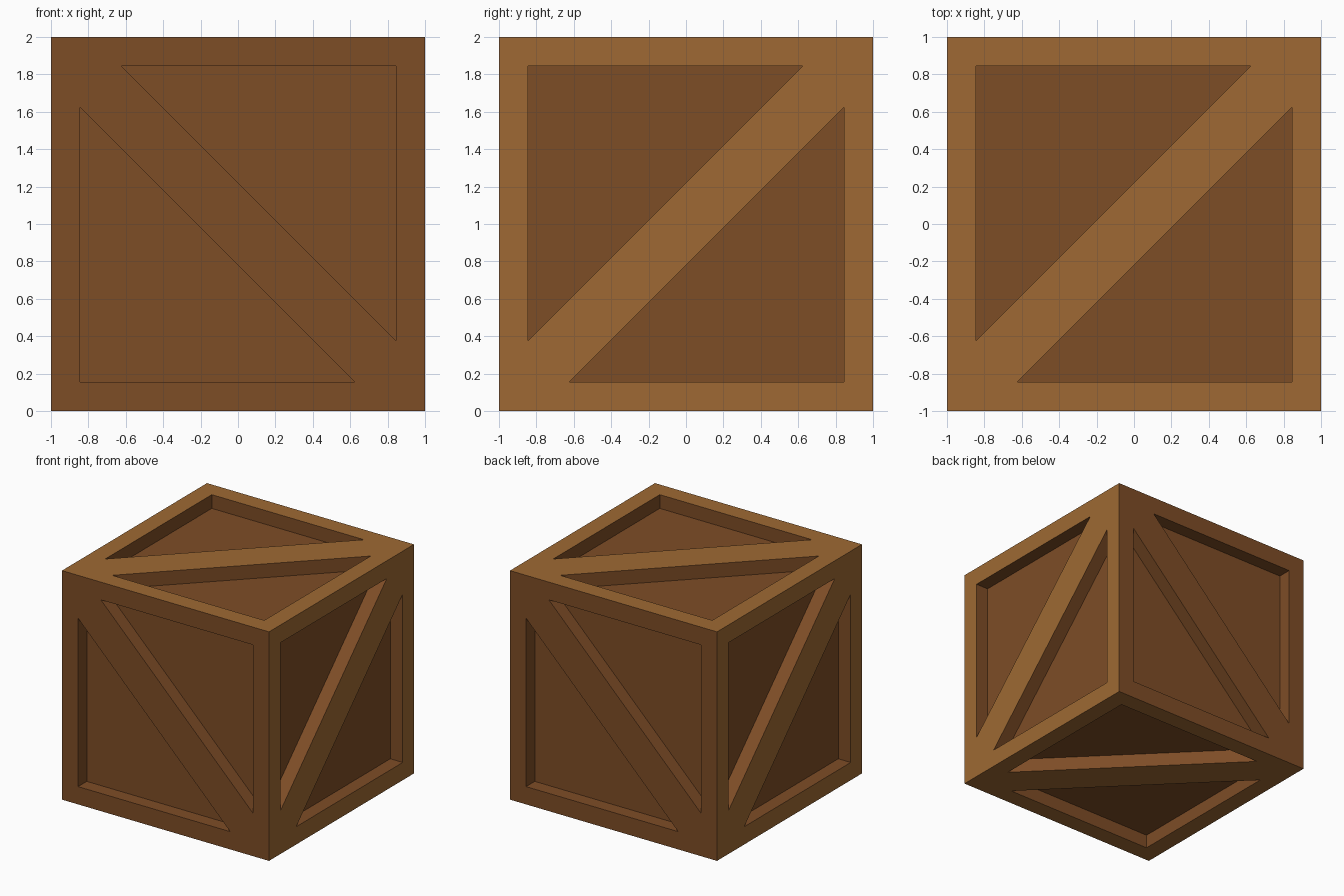
import bpy, bmesh
from mathutils import Vector

if "Cube" in bpy.data.objects:
    bpy.data.objects.remove(bpy.data.objects["Cube"])

EDGE = 0.845    # inner edge of the frame
BRACE = 0.22    # half width of the diagonal brace, measured along an axis
DEPTH = 0.12    # how far the panels are recessed


def material(name, rgb):
    m = bpy.data.materials.new(name)
    m.diffuse_color = (*rgb, 1)
    m.use_nodes = True
    m.node_tree.nodes["Principled BSDF"].inputs["Base Color"].default_value = m.diffuse_color
    return m


X, Y, Z = Vector((1, 0, 0)), Vector((0, 1, 0)), Vector((0, 0, 1))
CENTRE = Vector((0, 0, 1))

# Each side: (u, v, frame material); the brace runs from (-u, -v) to (+u, +v)
SIDES = [
    (X, Y, 1),     # top
    (-X, Y, 1),    # bottom
    (Y, Z, 1),     # right
    (-Y, Z, 1),    # left
    (Z, -X, 0),    # front
    (Z, X, 0),     # back
]

bm = bmesh.new()


def add_half(u, v, frame):
    """Half a crate side: frame, half the brace, and one sunken triangular panel."""
    n = u.cross(v)

    def vert(p, depth=0.0):
        return bm.verts.new(CENTRE + u * p[0] + v * p[1] + n * (1 - depth))

    def face(verts, mat):
        bm.faces.new(verts).material_index = mat

    outer = [(-1, -1), (1, -1), (1, 1)]
    inner = [(-EDGE + BRACE, -EDGE), (EDGE, -EDGE), (EDGE, EDGE - BRACE)]
    o = [vert(p) for p in outer]
    i = [vert(p) for p in inner]
    f = [vert(p, DEPTH) for p in inner]
    for a in range(3):
        b = (a + 1) % 3
        face((o[a], o[b], i[b], i[a]), frame)    # frame bar or half brace
        face((i[a], i[b], f[b], f[a]), 0)        # recess wall
    face(f, 0)                                   # sunken panel


# Six sides, each made of two halves turned 180 degrees
for u, v, frame in SIDES:
    add_half(u, v, frame)
    add_half(-u, -v, frame)
bmesh.ops.remove_doubles(bm, verts=bm.verts[:], dist=0.0005)

mesh = bpy.data.meshes.new("crate")
bm.to_mesh(mesh)
bm.free()
mesh.materials.append(material("dark wood", (0.208, 0.074, 0.0195)))
mesh.materials.append(material("light wood", (0.342, 0.141, 0.033)))
bpy.context.collection.objects.link(bpy.data.objects.new("crate", mesh))
